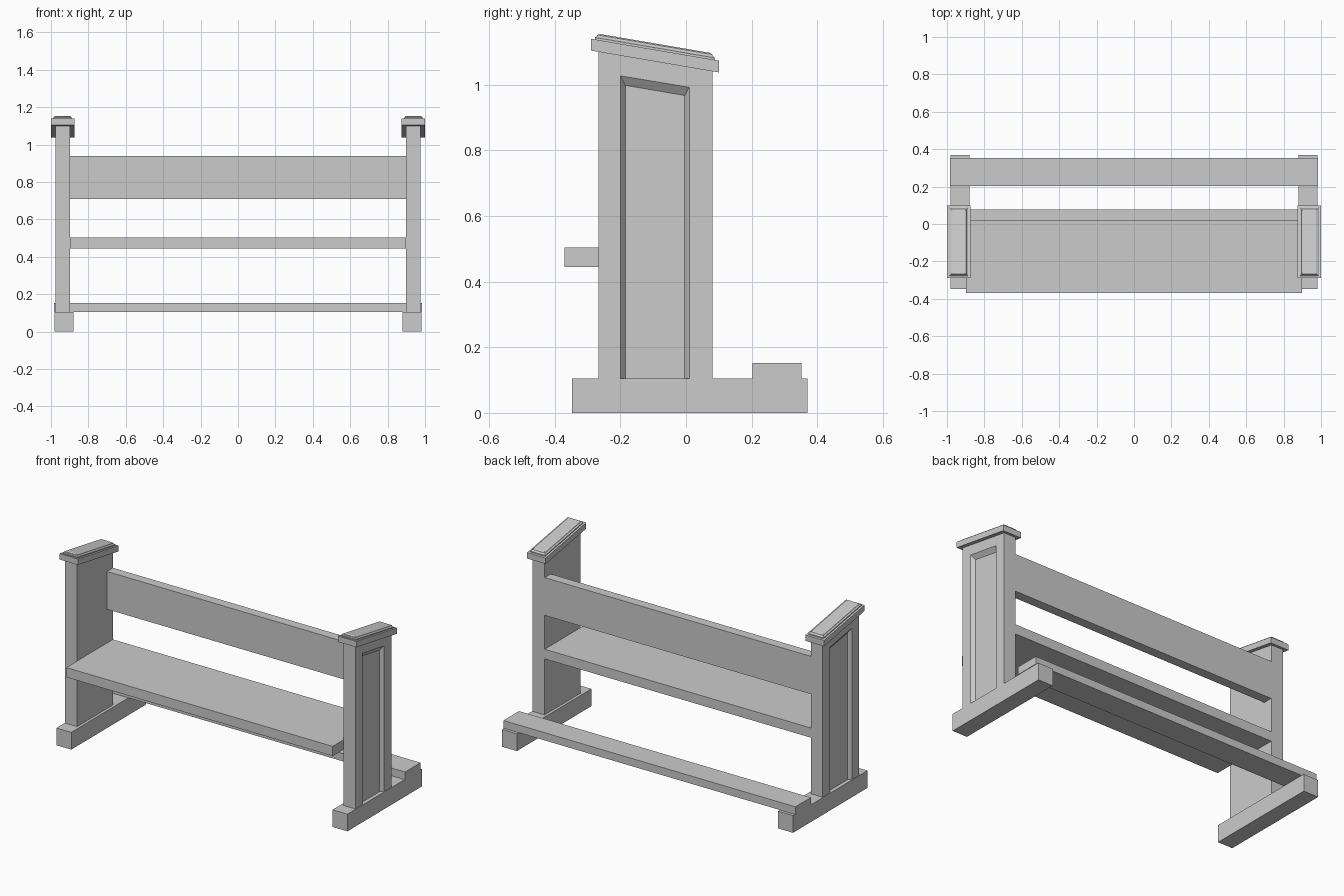
import bpy, bmesh

if "Cube" in bpy.data.objects:
    bpy.data.objects.remove(bpy.data.objects["Cube"])

SLOPE = -0.171          # caps fall towards the back


def cap_z(y):           # underside of the sloped cap
    return 1.104 + SLOPE * (y + 0.29)


def finish(bm, name):
    bmesh.ops.recalc_face_normals(bm, faces=bm.faces[:])
    me = bpy.data.meshes.new(name)
    bm.to_mesh(me)
    bm.free()
    ob = bpy.data.objects.new(name, me)
    bpy.context.collection.objects.link(ob)
    return ob


def box(name, x0, x1, y0, y1, z0, z1):
    bm = bmesh.new()
    bmesh.ops.create_cube(bm, size=1)
    for v in bm.verts:
        v.co = (x1 if v.co.x > 0 else x0,
                y1 if v.co.y > 0 else y0,
                z1 if v.co.z > 0 else z0)
    return finish(bm, name)


def side_panel(name, s):
    # sloped-top board with a bevelled recess on its outer face
    inner, outer, depth, z0 = 0.897, 0.977, 0.02, 0.105
    f, b = -0.267, 0.08
    board = [(f, z0), (b, z0), (b, cap_z(b)), (f, cap_z(f))]
    rim = [(-0.2, z0), (0.01, z0), (0.01, 0.992), (-0.2, 1.027)]
    floor = [(-0.185, z0), (-0.004, z0), (-0.004, 0.967), (-0.185, 0.998)]
    bm = bmesh.new()

    def ring(pts, x):
        return [bm.verts.new((s * x, y, z)) for y, z in pts]

    I, O, R, F = ring(board, inner), ring(board, outer), ring(rim, outer), ring(floor, outer - depth)
    bm.faces.new(I)
    bm.faces.new(F)
    for k in (1, 2, 3):                       # board edges and recess bevels
        n = (k + 1) % 4
        bm.faces.new((I[k], I[n], O[n], O[k]))
        bm.faces.new((R[k], R[n], F[n], F[k]))
        bm.faces.new((O[k], O[n], R[n], R[k]))
    bm.faces.new((I[0], I[1], O[1], R[1], F[1], F[0], R[0], O[0]))
    return finish(bm, name)


def cap(name, s):
    # moulded cap: stacked inset rectangles sheared along the slope
    steps = [(0, 0), (0, 0.036), (0.012, 0.036), (0.012, 0.042),
             (0.018, 0.046), (0.02, 0.051), (0.028, 0.055)]
    bm = bmesh.new()
    rings = []
    for d, h in steps:
        x0, x1, y0, y1 = 0.875 + d, 1.0 - d, -0.29 + d, 0.10 - d
        rings.append([bm.verts.new((s * x, y, cap_z(y) + h))
                      for x, y in ((x0, y0), (x1, y0), (x1, y1), (x0, y1))])
    for a, b in zip(rings, rings[1:]):
        for k in range(4):
            n = (k + 1) % 4
            bm.faces.new((a[k], a[n], b[n], b[k]))
    bm.faces.new(rings[0])
    bm.faces.new(rings[-1])
    return finish(bm, name)


for s, side in ((-1, "left"), (1, "right")):
    # end assemblies
    x0, x1 = sorted((s * 0.88, s * 0.98))
    box(side + "_foot", x0, x1, -0.347, 0.37, 0, 0.105)
    side_panel(side + "_end_panel", s)
    cap(side + "_cap", s)
    # seat and backrest are two boards meeting in the middle
    x0, x1 = sorted((0, s * 0.897))
    box(side + "_seat_board", x0, x1, -0.37, 0.078, 0.445, 0.504)
    box(side + "_backrest_board", x0, x1, 0.02, 0.078, 0.71, 0.94)

# rear rail lying on the feet
box("kneeler_rail", -0.983, 0.983, 0.203, 0.352, 0.105, 0.152)
